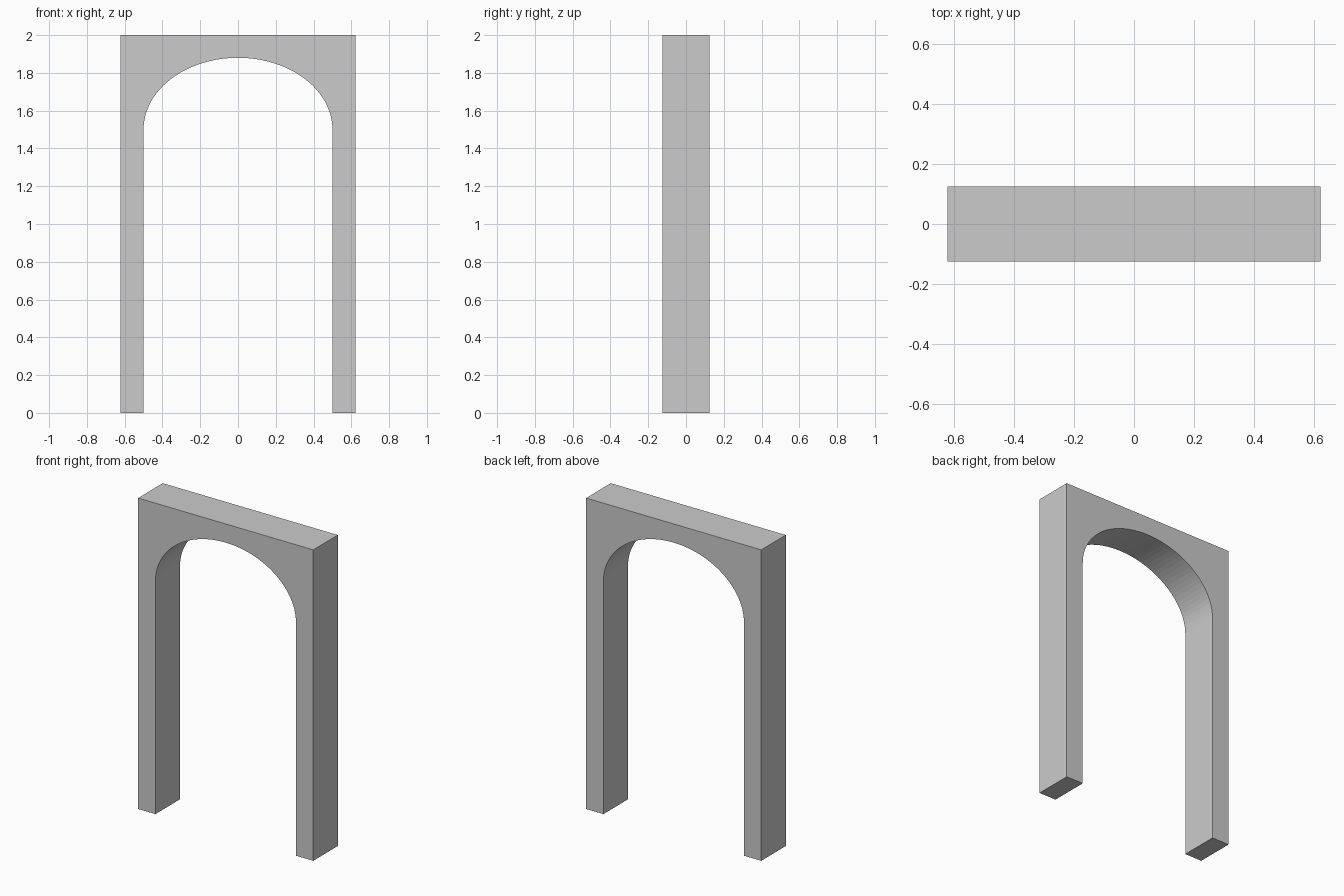
import bpy, bmesh, math

if "Cube" in bpy.data.objects:
    bpy.data.objects.remove(bpy.data.objects["Cube"])

HALF_W, HALF_D, HEIGHT = 0.623, 0.125, 2.0
OPEN_R, SPRING, RISE = 0.5, 1.5, 0.38
SEGMENTS = 48

# Front profile: outer frame, then the elliptical opening from right to left
profile = [(-OPEN_R, 0), (-HALF_W, 0), (-HALF_W, HEIGHT),
           (HALF_W, HEIGHT), (HALF_W, 0), (OPEN_R, 0)]
for i in range(SEGMENTS + 1):
    a = math.pi * i / SEGMENTS
    profile.append((OPEN_R * math.cos(a), SPRING + RISE * math.sin(a)))

# Extrude the profile through the depth
bm = bmesh.new()
face = bm.faces.new([bm.verts.new((x, -HALF_D, z)) for x, z in profile])
result = bmesh.ops.extrude_face_region(bm, geom=[face], use_keep_orig=True)
moved = [g for g in result["geom"] if isinstance(g, bmesh.types.BMVert)]
bmesh.ops.translate(bm, verts=moved, vec=(0, 2 * HALF_D, 0))
bmesh.ops.recalc_face_normals(bm, faces=bm.faces)

# Archway object
mesh = bpy.data.meshes.new("archway")
bm.to_mesh(mesh)
bm.free()
arch = bpy.data.objects.new("archway", mesh)
bpy.context.collection.objects.link(arch)
